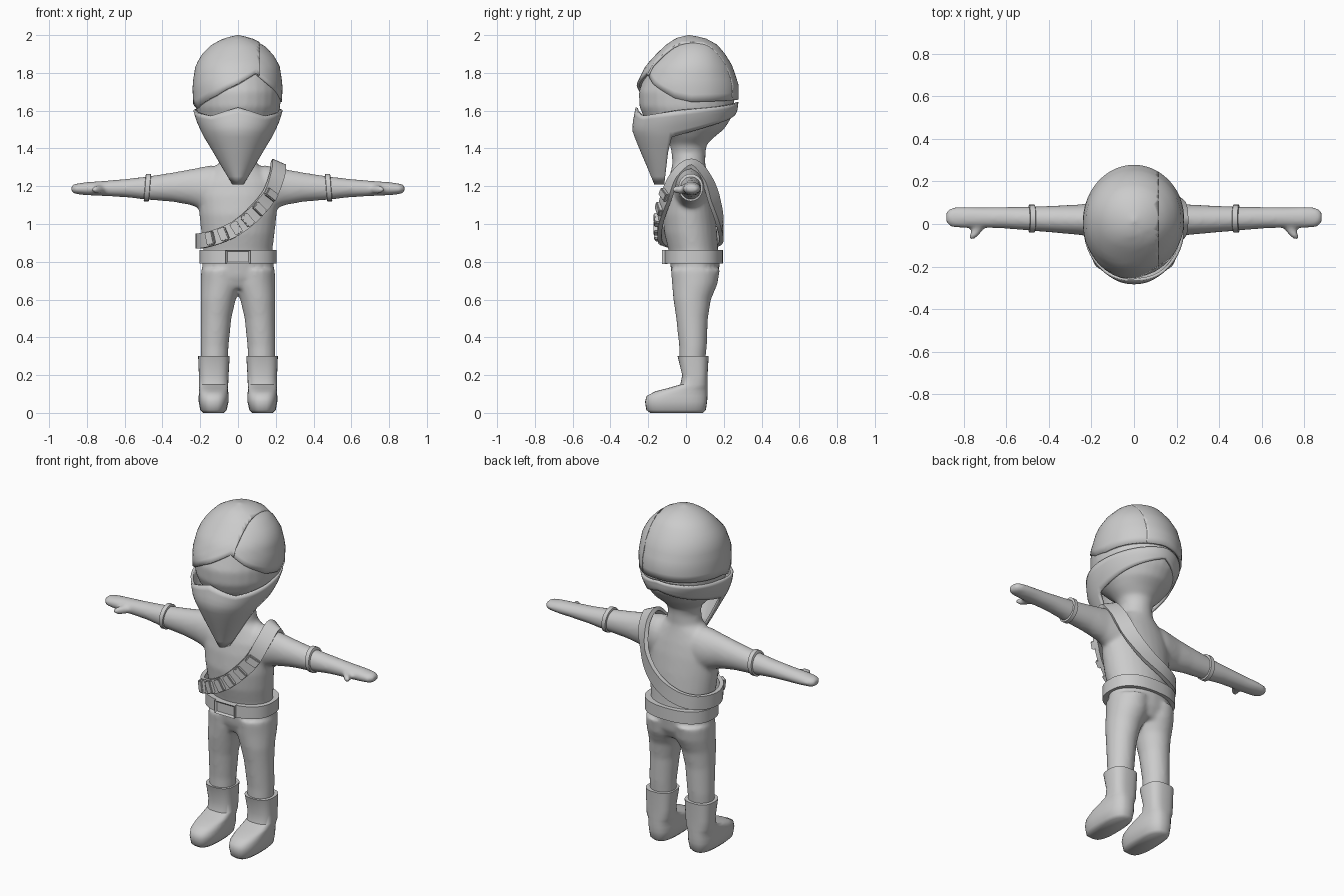
import bpy, bmesh, math
from mathutils import Vector, Matrix

if "Cube" in bpy.data.objects:
    bpy.data.objects.remove(bpy.data.objects["Cube"])

mat = bpy.data.materials.new("plain grey")
mat.diffuse_color = (0.6, 0.6, 0.6, 1)
mat.use_nodes = True
mat.node_tree.nodes["Principled BSDF"].inputs["Base Color"].default_value = mat.diffuse_color


def finish(name, bm, angle=35):
    bmesh.ops.recalc_face_normals(bm, faces=bm.faces)
    me = bpy.data.meshes.new(name)
    bm.to_mesh(me)
    bm.free()
    ob = bpy.data.objects.new(name, me)
    bpy.context.collection.objects.link(ob)
    me.materials.append(mat)
    bpy.context.view_layer.objects.active = ob
    bpy.ops.object.select_all(action='DESELECT')
    ob.select_set(True)
    bpy.ops.object.shade_smooth_by_angle(angle=math.radians(angle))
    return ob


def shell(ob, t):
    m = ob.modifiers.new("thickness", 'SOLIDIFY')
    m.thickness, m.offset = t, -1


def interp(table, v):
    """Linear lookup of a table row by its first entry."""
    if v <= table[0][0]:
        return table[0][1:]
    for p, q in zip(table, table[1:]):
        if v <= q[0]:
            k = (v - p[0]) / (q[0] - p[0])
            return [a + (b - a) * k for a, b in zip(p[1:], q[1:])]
    return table[-1][1:]


def skin(bm, rings, cyclic=False):
    n = len(rings[0])
    pairs = list(zip(rings, rings[1:])) + ([(rings[-1], rings[0])] if cyclic else [])
    for r, s in pairs:
        for i in range(n):
            bm.faces.new((r[i], r[(i + 1) % n], s[(i + 1) % n], s[i]))


def loft(bm, sections, axis='Z', side=1, n=28, e=2.0):
    """Rounded sections (position, a0, a1, b0, b1) joined along an axis."""
    rings = []
    for t, a0, a1, b0, b1 in sections:
        ring = []
        for i in range(n):
            c, s = math.cos(math.tau * i / n), math.sin(math.tau * i / n)
            a = (a0 + a1) / 2 + (a1 - a0) / 2 * math.copysign(abs(c) ** (2 / e), c)
            b = (b0 + b1) / 2 + (b1 - b0) / 2 * math.copysign(abs(s) ** (2 / e), s)
            p = (a, b, t) if axis == 'Z' else (t, a, b)
            ring.append(bm.verts.new((p[0] * side, p[1], p[2])))
        rings.append(ring)
    skin(bm, rings)
    bm.faces.new(rings[0])
    bm.faces.new(rings[-1])


# body: trunk and head, arms, thumbs and legs fused into one smooth skin
trunk = [(.66, .16, -.05, .14), (.72, .188, -.075, .17), (.8, .19, -.085, .18), (.86, .182, -.092, .17),
         (.95, .194, -.115, .165), (1.05, .205, -.125, .155), (1.15, .212, -.115, .14),
         (1.22, .2, -.1, .125), (1.28, .15, -.08, .11), (1.32, .1, -.072, .102), (1.38, .087, -.077, .104),
         (1.42, .1, -.085, .11), (1.46, .14, -.11, .15), (1.5, .172, -.16, .2), (1.56, .208, -.22, .24),
         (1.62, .224, -.247, .255), (1.7, .228, -.25, .258), (1.8, .215, -.215, .24),
         (1.88, .17, -.14, .19), (1.94, .1, -.06, .13)]
arm = [(0, -.05, .11, 1.08, 1.3), (.15, -.07, .11, 1.06, 1.31), (.25, -.052, .092, 1.1, 1.29),
       (.35, -.043, .087, 1.118, 1.272), (.48, -.032, .082, 1.128, 1.252), (.6, -.022, .08, 1.142, 1.238),
       (.72, -.018, .078, 1.148, 1.228), (.8, -.02, .08, 1.152, 1.222), (.86, -.015, .077, 1.158, 1.214),
       (.882, .005, .058, 1.168, 1.205)]
leg = [(.25, .055, .195, -.035, .1), (.35, .05, .198, -.036, .11), (.5, .035, .197, -.052, .116),
       (.6, .012, .198, -.067, .132), (.68, -.02, .198, -.074, .166), (.76, -.02, .195, -.08, .18)]
bm = bmesh.new()
loft(bm, [(z, -w, w, f, b) for z, w, f, b in trunk])
for s in (1, -1):
    loft(bm, arm, 'X', s)
    loft(bm, leg, 'Z', s)
    m = (Matrix.Translation((s * .737, -.03, 1.182)) @ Matrix.Rotation(s * .65, 4, 'Z')
         @ Matrix.Diagonal((.021, .06, .024, 1)))
    bmesh.ops.create_uvsphere(bm, u_segments=16, v_segments=10, radius=1, matrix=m)
body = finish("body", bm, 180)
m = body.modifiers.new("fuse", 'REMESH')
m.mode, m.voxel_size, m.use_smooth_shade = 'VOXEL', .011, True
m = body.modifiers.new("soften", 'SMOOTH')
m.factor, m.iterations = .5, 8

# boots and arm bands
boot = [(0, .075, .185, -.19, .09), (.015, .06, .2, -.21, .105), (.06, .05, .208, -.217, .112),
        (.09, .05, .208, -.208, .114), (.115, .052, .206, -.16, .114), (.13, .052, .206, -.1, .114),
        (.15, .052, .206, -.03, .114), (.2, .05, .207, -.02, .114), (.3, .044, .211, -.045, .12)]
band = [(-.014, -.036, .087, 1.124, 1.262), (-.012, -.04, .091, 1.12, 1.266),
        (.012, -.04, .091, 1.12, 1.266), (.014, -.036, .087, 1.124, 1.262)]
for s, label in ((1, "left"), (-1, "right")):
    bm = bmesh.new()
    loft(bm, boot, 'Z', s, 32, 2.7)
    finish(label + "_boot", bm, 50)
    bm = bmesh.new()
    loft(bm, band, 'X', 1, 24)
    for v in bm.verts:  # slight tilt
        v.co.x = s * (v.co.x + .48 - .08 * (v.co.z - 1.19))
    finish(label + "_arm_band", bm)

# hood over the skull, with a raised wrap that ends in a step beside the brow
hood_form = [(1.6, .232, -.258, .268), (1.64, .238, -.262, .277), (1.74, .241, -.262, .278),
             (1.84, .225, -.212, .244), (1.9, .19, -.157, .207), (1.95, .14, -.105, .165),
             (1.985, .07, -.05, .1), (2.0, .004, .01, .02)]
hood_edge = [(-180, 1.66), (-90, 1.64), (-70, 1.612), (-60, 1.628), (-30, 1.677), (0, 1.745), (25, 1.8),
             (55, 1.715), (75, 1.665), (95, 1.645), (180, 1.66)]


def hood(name, wrap):
    bm = bmesh.new()
    n, rows = 72, 14
    rings = []
    for j in range(rows + 1):
        k = math.sin(j / rows * math.pi / 2)
        ring = []
        for i in range(n):
            deg = -180 + 360 * i / n
            low = interp(hood_edge, deg)[0]
            z = low + (2.0 - low) * k
            w, f, b = interp(hood_form, z)
            a = math.radians(deg)
            p = Vector((w * math.sin(a), (f + b) / 2 - (b - f) / 2 * math.cos(a), z))
            if not wrap:  # sinks gradually towards the front
                q = .045 * min(1, max(0, (.13 - p.y) / .25))
                p = Vector((0, 0, 1.7)) + (p - Vector((0, 0, 1.7))) * (1 - q)
                p.z = max(p.z, z - .01)
            ring.append(bm.verts.new(p))
        rings.append(ring)
    skin(bm, rings)
    bm.faces.new(rings[-1])
    if wrap:
        bmesh.ops.bisect_plane(bm, geom=bm.verts[:] + bm.edges[:] + bm.faces[:], plane_co=(.115, 0, 0),
                               plane_no=(1, 0, -.06 + .06), clear_outer=True)
    shell(finish(name, bm, 45), .014)


hood("hood", False)
hood("hood_wrap", True)

# face mask: a band round the head with a long tapered front
mask_form = [(1.21, .03, -.168, .1), (1.3, .085, -.205, .1), (1.4, .143, -.248, .16), (1.46, .18, -.272, .2),
             (1.5, .2, -.286, .225), (1.55, .222, -.28, .25), (1.6, .236, -.27, .272), (1.65, .238, -.262, .278)]
mask_back = [(1.21, -.115), (1.38, -.095), (1.46, -.075), (1.65, -.02)]
mask_top = [(0, 1.617), (38, 1.572), (90, 1.6), (180, 1.645)]
mask_low = [(0, 1.46), (90, 1.46), (130, 1.52), (180, 1.585)]
bm = bmesh.new()
cols, n = [], 64
for i in range(n):
    deg = -180 + 360 * i / n
    top, low = interp(mask_top, abs(deg))[0], interp(mask_low, abs(deg))[0]
    zs = [top + (low - top) * j / 5 for j in range(6)]
    if abs(deg) <= 90:
        zs += [1.46 - .25 * j / 6 for j in range(1, 7)]
    col = []
    for z in zs:
        w, f, b = interp(mask_form, z)
        cy = interp(mask_back, z)[0]
        c, s = math.cos(math.radians(deg)), math.sin(math.radians(deg))
        col.append(bm.verts.new((w * s, cy - (cy - f if c > 0 else b - cy) * c, z)))
    cols.append(col)
for i in range(n):
    p, q = cols[i], cols[(i + 1) % n]
    for j in range(min(len(p), len(q)) - 1):
        bm.faces.new((p[j], p[j + 1], q[j + 1], q[j]))
shell(finish("face_mask", bm, 45), .014)

# belt and buckle
bm = bmesh.new()
loft(bm, [(z, -.205, .205, -.115, .195) for z in (.79, .862)], n=40, e=2.4)
finish("belt", bm)
bm = bmesh.new()
bmesh.ops.create_cube(bm, size=1, matrix=Matrix.Translation((0, -.113, .826)) @ Matrix.Diagonal((.13, .03, .074, 1)))
face = min(bm.faces, key=lambda f: f.calc_center_median().y)
bmesh.ops.inset_region(bm, faces=[face], thickness=.014)
bmesh.ops.translate(bm, verts=face.verts, vec=(0, .01, 0))
finish("belt_buckle", bm)

# shoulder strap: a closed ribbon over one shoulder and round the other hip
path = [Vector(p) for p in (
    (.215, .03, 1.322), (.208, -.055, 1.26), (.165, -.105, 1.15), (.08, -.135, 1.05), (0, -.142, .985),
    (-.09, -.132, .94), (-.175, -.085, .915), (-.215, .03, .91), (-.165, .14, .915), (-.06, .185, .94),
    (.06, .185, 1.0), (.15, .16, 1.1), (.205, .11, 1.24))]


def strap_frame(u):
    i, t = int(u), u - int(u)
    a, b, c, d = (path[(i + k) % len(path)] for k in (-1, 0, 1, 2))
    p = .5 * (2 * b + (c - a) * t + (2 * a - 5 * b + 4 * c - d) * t * t + (3 * b - a - 3 * c + d) * t ** 3)
    tan = (.5 * ((c - a) + 2 * (2 * a - 5 * b + 4 * c - d) * t + 3 * (3 * b - a - 3 * c + d) * t * t)).normalized()
    nor = Vector((.7 * p.x, 1.4 * (p.y - .03), 2 * max(0, p.z - 1.15)))
    nor = (nor - tan * nor.dot(tan)).normalized()
    return p, tan, nor, tan.cross(nor)


bm = bmesh.new()
rings = []
for k in range(78):
    p, tan, nor, wid = strap_frame(k / 6)
    rings.append([bm.verts.new(p + nor * h + wid * w)
                  for h, w in ((.009, .04), (.009, -.04), (-.014, -.04), (-.014, .04))])
skin(bm, rings, True)
finish("shoulder_strap", bm)

# row of pouches on the front of the strap
for k in range(6):
    p, tan, nor, wid = strap_frame(1.95 + .72 * k)
    m = Matrix((tan, wid, nor)).transposed().to_4x4()
    m = Matrix.Translation(p + nor * .014) @ m @ Matrix.Diagonal((.045, .07, .03, 1))
    bm = bmesh.new()
    bmesh.ops.create_cube(bm, size=1, matrix=m)
    bmesh.ops.bevel(bm, geom=bm.edges[:], offset=.005, segments=2, affect='EDGES')
    finish("pouch_%d" % (k + 1), bm)
